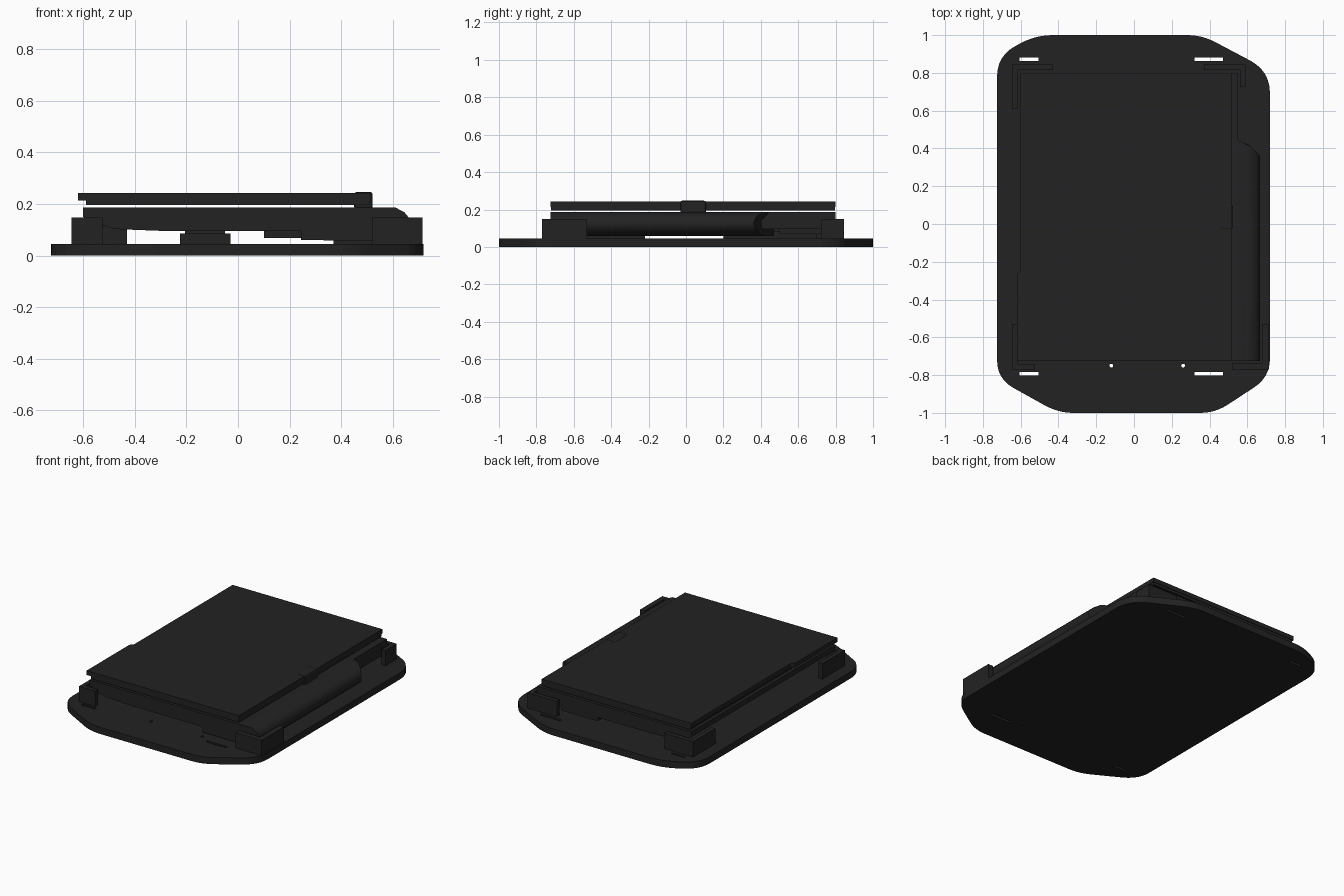
import bpy, bmesh, math

if "Cube" in bpy.data.objects:
    bpy.data.objects.remove(bpy.data.objects["Cube"])

mat = bpy.data.materials.new("charcoal black")
mat.diffuse_color = (0.0165, 0.0165, 0.0165, 1)
mat.use_nodes = True
mat.node_tree.nodes["Principled BSDF"].inputs["Base Color"].default_value = mat.diffuse_color


def finish(name, bm):
    bmesh.ops.recalc_face_normals(bm, faces=bm.faces)
    me = bpy.data.meshes.new(name)
    bm.to_mesh(me)
    bm.free()
    me.materials.append(mat)
    ob = bpy.data.objects.new(name, me)
    bpy.context.collection.objects.link(ob)
    return ob


def prism(name, pts, lo, hi, axis="z", bevel=0):
    """Extrude an outline along z (xy points) or y (xz points)."""
    place = (lambda p, h: (p[0], p[1], h)) if axis == "z" else (lambda p, h: (p[0], h, p[1]))
    bm = bmesh.new()
    a = [bm.verts.new(place(p, lo)) for p in pts]
    b = [bm.verts.new(place(p, hi)) for p in pts]
    bm.faces.new(a)
    bm.faces.new(b)
    for i in range(len(pts)):
        j = (i + 1) % len(pts)
        bm.faces.new((a[i], a[j], b[j], b[i]))
    if bevel:
        bmesh.ops.bevel(bm, geom=bm.edges[:], offset=bevel, segments=2, affect='EDGES', profile=0.5)
    return finish(name, bm)


def box(name, x0, x1, y0, y1, z0, z1, bevel=0):
    return prism(name, [(x0, y0), (x1, y0), (x1, y1), (x0, y1)], z0, z1, bevel=bevel)


def round_corners(corners, n=6):
    """Replace each (x, y, radius) corner with a smooth quadratic bend."""
    out = []
    for i, (x, y, r) in enumerate(corners):
        ends = []
        for q in (corners[i - 1], corners[(i + 1) % len(corners)]):
            d = math.hypot(q[0] - x, q[1] - y)
            ends.append((x + (q[0] - x) * r / d, y + (q[1] - y) * r / d))
        for k in range(n + 1):
            t = k / n
            out.append(tuple((1 - t) ** 2 * ends[0][m] + 2 * t * (1 - t) * (x, y)[m] + t * t * ends[1][m]
                             for m in (0, 1)))
    return out


# Base plate with clipped, rounded corners
plate = prism("base_plate", round_corners([
    (-0.40, -1, .08), (0.43, -1, .08), (0.72, -0.81, .10), (0.72, 0.81, .12),
    (0.36, 1, .08), (-0.52, 1, .09), (-0.725, 0.89, .11), (-0.725, -0.82, .10)]), 0, 0.045)

# Strap slots and screw holes through the plate
cutters = [box("slot_cutter", x0, x1, y - .009, y + .009, -.1, .2)
           for x0, x1, y in ((-.605, -.505, .873), (.32, .47, .873), (-.605, -.505, -.792), (.32, .47, -.792))]
for x in (-0.12, 0.26):
    ring = [(x + .01 * math.cos(k * math.tau / 12), -.75 + .01 * math.sin(k * math.tau / 12)) for k in range(12)]
    cutters.append(prism("hole_cutter", ring, -.1, .2))
for c in cutters:
    mod = plate.modifiers.new("cut", 'BOOLEAN')
    mod.operation = 'DIFFERENCE'
    mod.solver = 'EXACT'
    mod.object = c
    bpy.context.view_layer.objects.active = plate
    bpy.ops.object.modifier_apply(modifier=mod.name)
    bpy.data.objects.remove(c)

# L-shaped corner brackets: outer corner, direction and length of each arm
for name, cx, cy, lx, ly, t in (("front_left_bracket", -.645, -.77, .12, .24, .03),
                                ("front_right_bracket", .715, -.77, -.195, .24, .035),
                                ("back_right_bracket", .59, .845, -.22, -.12, .03),
                                ("back_left_bracket", -.645, .845, .215, -.235, .03)):
    tx, ty = math.copysign(t, lx), math.copysign(t, ly)
    prism(name, [(cx, cy), (cx + lx, cy), (cx + lx, cy + ty), (cx + tx, cy + ty),
                 (cx + tx, cy + ly), (cx, cy + ly)], .04, .148)

# Support feet below the device
for name, y0, y1 in (("front_foot", -.53, -.22), ("back_foot", .2, .7)):
    box(name, -.225, -.03, y0, y1, .04, .085)
    box(name + "_pad", -.205, -.05, y0 + .02, y1 - .02, .08, .1)

# Device body with a sloped underside on the left
prism("device_body", [(-.6, .186), (-.6, .15), (-.53, .12), (-.48, .103), (-.3, .096),
                      (.55, .095), (.55, .186)], -.725, .8, axis="y")
box("rear_connector", .1, .37, .5, .795, .068, .1)

# Rounded side grip, its rear end cut on a diagonal
grip = prism("side_grip", [(.245, .1), (.245, .06), (.6, .058), (.64, .075), (.662, .1), (.668, .125),
                           (.66, .15), (.645, .168), (.61, .1865), (.5, .1865)], -.725, .47, axis="y")
for v in grip.data.vertices:
    if v.co.y > 0:
        v.co.y = .47 - max(0, v.co.x - .55) * .92
bpy.ops.object.select_all(action='DESELECT')
grip.select_set(True)
bpy.context.view_layer.objects.active = grip
bpy.ops.object.shade_smooth_by_angle(angle=math.radians(40))

# Closed lid: thin lower layer and an overhanging cover
box("lid_inner", -.59, .512, -.722, .797, .196, .216)
prism("lid_cover", [(-.62, -.725), (.515, -.725), (.515, .8), (-.6, .8), (-.6, -.25), (-.62, -.27)], .214, .243)

# Latch joining lid and body
box("latch", .45, .522, -.03, .107, .18, .247, bevel=.01)
